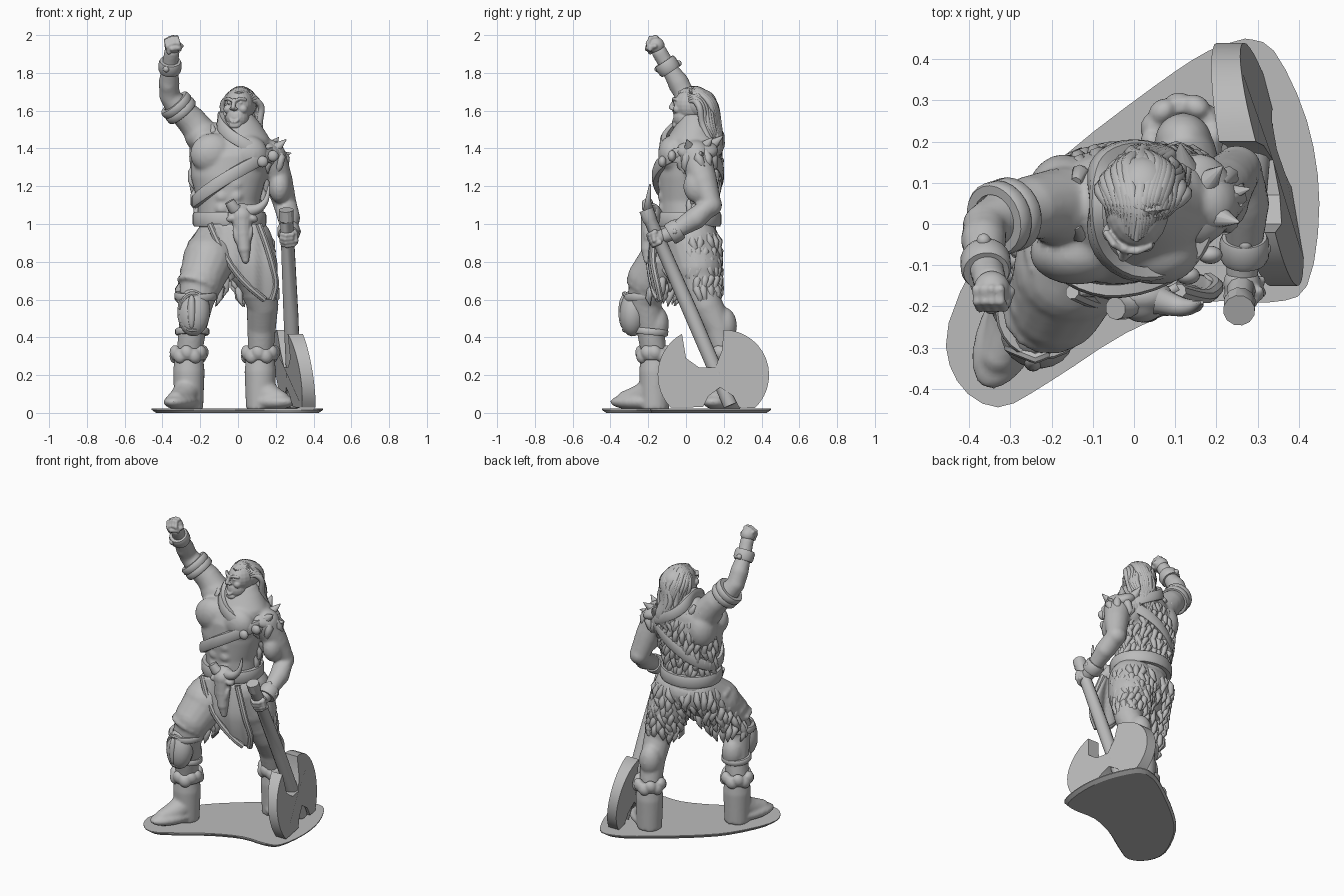
import bpy, bmesh, math, random
from mathutils import Vector as V, Matrix

random.seed(4)
if "Cube" in bpy.data.objects:
    bpy.data.objects.remove(bpy.data.objects["Cube"])

stone = bpy.data.materials.new("plain_grey")
stone.use_nodes = True
GREY = (0.5, 0.5, 0.5, 1)
stone.diffuse_color = GREY
stone.node_tree.nodes["Principled BSDF"].inputs["Base Color"].default_value = GREY


# ---- helpers ----
def finish(name, bm, voxel=0, angle=40, solid=0):
    bmesh.ops.recalc_face_normals(bm, faces=bm.faces)
    mesh = bpy.data.meshes.new(name)
    bm.to_mesh(mesh)
    bm.free()
    ob = bpy.data.objects.new(name, mesh)
    bpy.context.collection.objects.link(ob)
    mesh.materials.append(stone)
    bpy.ops.object.select_all(action='DESELECT')
    bpy.context.view_layer.objects.active = ob
    ob.select_set(True)
    if solid:
        ob.modifiers.new("thickness", 'SOLIDIFY').thickness = solid
    if voxel:
        m = ob.modifiers.new("blend", 'REMESH')
        m.mode, m.voxel_size, m.use_smooth_shade = 'VOXEL', voxel, True
        s = ob.modifiers.new("soften", 'SMOOTH')
        s.factor, s.iterations = 0.5, 4
    bpy.ops.object.shade_smooth_by_angle(angle=math.radians(angle))


def skin(bm, rings, closed=False):
    rings = [[bm.verts.new(p) for p in r] for r in rings]
    n = len(rings[0])
    for a, b in zip(rings, rings[1:] + rings[:1] if closed else rings[1:]):
        for i in range(n):
            bm.faces.new((a[i], a[(i + 1) % n], b[(i + 1) % n], b[i]))
    if not closed:
        bm.faces.new(rings[0][::-1])
        bm.faces.new(rings[-1])


def tube(bm, pts, n=12, caps=False, closed=False):
    """Round tube through (x, y, z, radius) points."""
    P = [V(p[:3]) for p in pts]
    rings, k = [], len(P)
    ref = V((0.3, 0.9, 0.1)) if abs((P[-1] - P[0]).z) > 0.5 * (P[-1] - P[0]).length and not closed else V((0, 0, 1))
    for i, p in enumerate(P):
        t = P[(i + 1) % k] - P[i - 1] if closed else P[min(i + 1, k - 1)] - P[max(i - 1, 0)]
        u = t.cross(ref).normalized()
        w = u.cross(t).normalized()
        rings.append([p + pts[i][3] * (u * math.cos(a) + w * math.sin(a))
                      for a in (math.tau * j / n for j in range(n))])
        if caps:
            ball(bm, p, [pts[i][3]] * 3)
    skin(bm, rings, closed)


def ball(bm, c, r, rot=(0, 0, 0)):
    m = Matrix.Translation(c)
    for ax, a in zip("ZYX", rot[::-1]):
        m = m @ Matrix.Rotation(a, 4, ax)
    bmesh.ops.create_uvsphere(bm, u_segments=20, v_segments=12, radius=1,
                              matrix=m @ Matrix.Diagonal((*r, 1)))


def spline(pts, n=6):
    """Resample points as a smooth curve."""
    pts = [V(p) for p in pts]
    q = [pts[0]] + pts + [pts[-1]]
    out = []
    for a, b, c, d in zip(q, q[1:], q[2:], q[3:]):
        for t in (i / n for i in range(n)):
            out.append(0.5 * (2 * b + (c - a) * t + (2 * a - 5 * b + 4 * c - d) * t * t
                              + (3 * b - a - 3 * c + d) * t ** 3))
    return out + [pts[-1]]


def band(bm, path, normals, width, thick):
    rings, k = [], len(path)
    for i, (p, nrm) in enumerate(zip(path, normals)):
        w = (path[(i + 1) % k] - path[i - 1]).cross(nrm).normalized() * width / 2
        o = nrm * thick
        rings.append([p - w - o, p + w - o, p + w + o * 0.6, p + w * .6 + o, p - w * .6 + o, p - w + o * 0.6])
    skin(bm, rings, True)


def cuff(bm, c, axis, r, width, thick=0.014):
    q = V(axis).to_track_quat('Z', 'Y')
    nr = [q @ V((math.cos(a), math.sin(a), 0)) for a in (math.tau * i / 24 for i in range(24))]
    band(bm, [V(c) + d * r for d in nr], nr, width, thick)


def tuft(bm, p, out, length, r):
    """Lock of fur that lies against the surface and curls in at its tip."""
    p, out = V(p), V(out)
    side = out.cross(V((0, 0, 1))) * random.uniform(-.3, .3) * length
    down = V((0, 0, -length))
    pts = [(p - out * r, r * .6), (p + down * .35 + side * .2, r), (p + down * .7 + side, r * .75),
           (p - out * r * .9 + down + side * .7, 0.003)]
    tube(bm, [(*q, s) for q, s in pts], 7)


# ---- torso cross-sections: z, centre x, centre y, half width, half depth ----
SECT = [(0.88, -.03, .01, .17, .15), (1.02, -.045, .01, .165, .148), (1.12, -.05, .005, .165, .145),
        (1.25, -.05, .01, .2, .16), (1.36, -.04, .02, .21, .165), (1.45, -.02, .035, .19, .14),
        (1.53, .0, .05, .12, .1), (1.58, .01, .05, .07, .07)]


def torso_point(a, z):
    z = min(max(z, SECT[0][0]), SECT[-1][0])
    for s, t in zip(SECT, SECT[1:]):
        if z <= t[0]:
            f = (z - s[0]) / (t[0] - s[0])
            cx, cy, rx, ry = (s[i] + (t[i] - s[i]) * f for i in range(1, 5))
            return V((cx + rx * math.sin(a), cy - ry * math.cos(a), z)), V((math.sin(a), -math.cos(a), 0))


TURN = [math.tau * i / 40 for i in range(40)]

# ---- body: torso, arms and neck blended together ----
bm = bmesh.new()
skin(bm, [[torso_point(a, s[0])[0] for a in TURN] for s in SECT])
ball(bm, (-.14, -.07, 1.375), (.115, .078, .105), (0, -.35, 0))
ball(bm, (.055, -.07, 1.37), (.105, .078, .1), (0, .2, 0))
for row in range(3):
    for x in (-.085, -.01):
        ball(bm, (x, -.115, 1.08 + .065 * row), (.038, .036, .034))
for x in (-.17, .1):
    ball(bm, (x, .07, 1.36), (.09, .1, .13))
tube(bm, [(-.17, .05, 1.45, .09), (-.25, .04, 1.55, .078), (-.31, .02, 1.61, .07), (-.362, -.005, 1.68, .056),
          (-.365, -.04, 1.75, .056), (-.36, -.1, 1.84, .042), (-.35, -.14, 1.91, .042)], 16, True)
ball(bm, (-.19, .04, 1.47), (.095, .09, .09))
ball(bm, (-.368, -.04, 1.74), (.048, .055, .075), (0.4, 0, 0))
tube(bm, [(.17, .05, 1.36, .085), (.215, .09, 1.23, .075), (.25, .13, 1.1, .062), (.27, .05, 1.03, .06),
          (.268, -.07, .955, .042), (.262, -.12, .935, .04)], 16, True)
ball(bm, (.22, .06, 1.2), (.06, .075, .09))
tube(bm, [(.0, .06, 1.48, .075), (.0, .04, 1.56, .062)], 16, True)
finish("body", bm, 0.011)

# ---- head with brow, nose, cheeks and shouting mouth ----
bm = bmesh.new()
turn = Matrix.Translation((.0, .012, 1.6)) @ Matrix.Rotation(-.28, 4, 'Z')
ball(bm, turn @ V((.0, .025, .03)), (.078, .1, .09))
ball(bm, turn @ V((.0, -.012, -.035)), (.063, .068, .068))
for s in (-1, 1):
    tube(bm, [(*(turn @ V((s * x, y, z))), .009) for x, y, z in ((.008, -.078, .053), (.03, -.073, .064), (.055, -.052, .06))],
         8, True)
    ball(bm, turn @ V((s * .03, -.062, .042)), (.014, .012, .008))
    ball(bm, turn @ V((s * .042, -.046, .008)), (.024, .025, .024))
    ball(bm, turn @ V((s * .012, -.083, .01)), (.01, .011, .009))
tube(bm, [(*(turn @ V(p)), r) for p, r in (((0, -.075, .055), .01), ((0, -.095, .018), .013), ((0, -.08, .008), .01))], 10, True)
tube(bm, [(*(turn @ V((.024 * math.cos(a), -.074 + .01 * math.sin(a) + .008 * abs(math.cos(a)), -.036 + .025 * math.sin(a)))),
           .008) for a in TURN[::2]], 8, closed=True)
ball(bm, turn @ V((0, -.058, -.078)), (.034, .028, .022))
finish("head", bm, 0.004)

# ---- long hair swept back in wavy locks ----
bm = bmesh.new()
ball(bm, (.02, .075, 1.635), (.08, .09, .08))
ball(bm, (.025, .12, 1.52), (.08, .055, .13))
for layer in range(2):
    for i in range(11):
        s = i / 5 - 1 + layer * .1
        j = random.uniform(-.02, .02)
        path = spline([(.005 + .06 * s, -.04 + .05 * abs(s), 1.695 - .04 * s * s), (.015 + .076 * s, .05, 1.716 - .055 * s * s),
                       (.02 + .09 * s + j, .145 - .06 * s * s, 1.65 - .03 * s * s), (.02 + .09 * s - j, .172 - .07 * s * s, 1.53),
                       (.03 + .08 * s + j, .18 - .04 * s * s, 1.43), (.045 + .055 * s - j, .175, 1.33 + .07 * s * s + j)], 5)
        tube(bm, [(*p, .018 * min(1, .4 + k * .1, (len(path) - k) * .18)) for k, p in enumerate(path)], 8)
finish("hair", bm, angle=60)


# ---- fists ----
def fist(name, c, across, forward, size):
    bm = bmesh.new()
    c, a, f = V(c), V(across).normalized(), V(forward).normalized()
    up = a.cross(f)
    ball(bm, c, [size * .95] * 3)
    for i in range(4):
        o = c + a * size * (.42 * i - .63)
        bend = .12 * abs(i - 1.3)
        tube(bm, [(*(o + f * size * u + up * size * (v - bend)), size * .27) for u, v in
                  ((.1, .95), (.7, .8), (.95, .15), (.6, -.5))], 8, True)
    tube(bm, [(*(c + a * size * u + f * size * v - up * size * w), size * .28) for u, v, w in
              ((-.9, .1, .3), (-.55, .8, .5), (.2, 1, .45))], 8, True)
    finish(name, bm, 0.005)


fist("right_fist", (-.345, -.158, 1.945), (-1, 0, -.25), (0, -.95, .1), .047)
fist("left_fist", (.262, -.145, .93), (.05, .4, -.92), (.6, -.8, -.3), .048)

# ---- trousers and lower legs ----
bm = bmesh.new()
ball(bm, (-.03, .02, .92), (.18, .155, .12))
tube(bm, [(-.095, .01, .9, .14), (-.155, -.11, .81, .138), (-.19, -.19, .71, .12), (-.222, -.22, .58, .09),
          (-.24, -.19, .45, .074), (-.257, -.17, .32, .068)], 18, True)
tube(bm, [(.04, .03, .9, .145), (.08, .06, .77, .132), (.11, .08, .66, .1), (.13, .11, .57, .085),
          (.125, .17, .45, .076), (.12, .2, .32, .068)], 18, True)
ball(bm, (-.235, -.16, .47), (.068, .07, .1))
ball(bm, (.12, .2, .46), (.07, .07, .1))
for k in range(5):
    c = V((-.12, -.05, .86)).lerp(V((-.205, -.2, .67)), k / 4)
    tube(bm, [(c.x + r * math.sin(a), c.y - r * math.cos(a), c.z + .05 * math.cos(a + .8), .015)
              for r in (.136 - .008 * k,) for a in (math.radians(d) for d in range(-90, 61, 25))], 8, True)
finish("legs", bm, 0.01)

# ---- shaggy fur shorts and fur vest ----
bm = bmesh.new()
for top, low, r0, r1 in (((-.1, .02, .95), (-.2, -.15, .7), .148, .125), ((.04, .04, .95), (.1, .08, .7), .148, .113)):
    top, low = V(top), V(low)
    for row in range(6):
        f = row / 5
        c, r = top.lerp(low, f), r0 + (r1 - r0) * f
        for k in range(17):
            a = math.tau * (k + .5 * (row % 2)) / 17
            d = V((math.sin(a), -math.cos(a), 0))
            if d.y > -.3 or (top.x < 0 and d.x < -.6):
                tuft(bm, c + d * (r - .012), d, random.uniform(.1, .14), .022)
finish("fur_shorts", bm, angle=60)

bm = bmesh.new()
for row in range(7):
    for k in range(15):
        p, d = torso_point(math.radians(95 + 170 * (k + .5 * (row % 2)) / 15), 1.14 + .06 * row)
        tuft(bm, p, d, random.uniform(.1, .14), .019)
for i in range(9):
    a = math.tau * i / 9
    d = V((math.cos(a), math.sin(a), 0))
    tuft(bm, V((-.15, .05, 1.52)) + d * .075, d, .09, .022)
    tuft(bm, V((.165, .06, 1.395)) + d * .085, d, .13, .026)
finish("fur_vest", bm, angle=60)

# ---- chest straps and belt ----
for name, z0, slope, width in (("lower_strap", 1.25, .13, .065), ("upper_strap", 1.455, -.11, .06), ("belt", 1.025, 0, .075)):
    bm = bmesh.new()
    ring = [torso_point(a, z0 + slope * math.sin(a)) for a in TURN]
    band(bm, [p + n * .014 for p, n in ring], [n for p, n in ring], width, .016)
    finish(name, bm)

# ---- spiked shoulder guard ----
bm = bmesh.new()
ball(bm, (.16, .06, 1.39), (.09, .11, .05), (0, .45, 0))
for p, d in (((.2, .02, 1.4), (.7, -.2, .6)), ((.175, .1, 1.41), (.5, .5, .6)), ((.12, .14, 1.42), (-.1, .7, .6)),
             ((.21, .07, 1.36), (.9, .2, .2))):
    e = V(p) + V(d).normalized() * .075
    tube(bm, [(*p, .033), (*e, .002)], 10)
for p in ((.185, -.075, 1.36), (.13, -.125, 1.33)):
    ball(bm, p, (.03, .022, .03))
finish("shoulder_guard", bm)

# ---- arm bands, knee straps and studs ----
bm = bmesh.new()
for off in (-.02, .02):
    cuff(bm, V((-.315, .018, 1.615)) + V((-.6, -.2, .7)) * off, (-.6, -.2, .7), .077, .042)
cuff(bm, (-.36, -.098, 1.835), (.05, -.55, .83), .047, .065)
cuff(bm, (.268, -.06, .96), (0, -.85, -.5), .046, .065)
cuff(bm, (-.222, -.215, .62), (0, -.1, 1), .1, .04)
cuff(bm, (-.242, -.185, .43), (0, .1, 1), .077, .035)
for p in ((-.365, -.04, 1.85), (-.38, -.15, 1.82), (.27, -.05, 1.01), (.316, -.06, .96)):
    ball(bm, p, (.017, .017, .017))
finish("arm_and_knee_bands", bm)

# ---- knee guard ----
bm = bmesh.new()
ball(bm, (-.235, -.275, .535), (.088, .075, .13), (-.1, 0, -.2))
tube(bm, [(-.24 + .062 * math.cos(a), -.325 + .025 * abs(math.cos(a)), .535 + .095 * math.sin(a), .014) for a in TURN],
     8, closed=True)
ball(bm, (-.245, -.33, .535), (.024, .028, .09))
finish("knee_guard", bm)

# ---- boots with rolled fur cuffs ----
for side, x, y, toe in (("right", -.26, -.165, (-.335, -.335)), ("left", .118, .215, (.235, .15))):
    bm = bmesh.new()
    p = V((x, y, 0))
    d = V((*toe, 0)) - p
    tube(bm, [(x, y, .31, .074), (x, y, .22, .084), (x, y, .12, .08), (x, y, .02, .076)], 18)
    tube(bm, [(x, y, .13, .075), (*(p + d * .5).xy, .083, .064), (*(p + d * .9).xy, .068, .05)], 16, True)
    ball(bm, p + d * .5 + V((0, 0, .058)), (d.length * .5 + .07, .078, .044), (0, 0, math.atan2(d.y, d.x)))
    finish(side + "_boot", bm, 0.01)
    bm = bmesh.new()
    cuff(bm, p + V((0, 0, .31)), (0, 0, 1), .075, .06, .02)
    for i in range(11):
        a = math.tau * i / 11
        ball(bm, (x + .075 * math.cos(a), y + .075 * math.sin(a), .31 + .01 * (-1) ** i),
             (.03, .036, .04), (.5, 0, a))
    finish(side + "_boot_cuff", bm, 0.006)

# ---- loincloth with raised hem ----
bm = bmesh.new()
rows = spline([(-.15, .11, 1.0), (-.1, .15, .89), (-.03, .185, .77), (.045, .2, .68), (.14, .18, .6)], 4)
depth = lambda x, z: -.165 - .03 * math.sin((1 - z) * 7) + .25 * max(0, x - .1) + .1 * max(0, .8 - z)
grid = [[bm.verts.new((x, depth(x, r.z) + .008 * math.sin(x * 60), r.z))
         for x in (r.x + (r.y - r.x) * k / 12 for k in range(13))] for r in rows]
for a, b in zip(grid, grid[1:]):
    for k in range(12):
        bm.faces.new((a[k], a[k + 1], b[k + 1], b[k]))
finish("loincloth", bm, solid=.02)
bm = bmesh.new()
for side in (0, 1):
    tube(bm, [(r[side], depth(r[side], r.z), r.z, .018) for r in rows], 8)
finish("loincloth_hem", bm)

# ---- horned skull on the belt ----
bm = bmesh.new()
ball(bm, (.02, -.175, 1.05), (.075, .045, .06))
tube(bm, [(.02, -.18, 1.04, .06), (.026, -.195, .95, .045), (.033, -.205, .87, .035), (.04, -.205, .81, .02)], 12, True)
for s in (-1, 1):
    ball(bm, (.022 + s * .055, -.195, 1.03), (.03, .03, .022), (0, s * .4, 0))
    ball(bm, (.026 + s * .038, -.205, .94), (.014, .02, .05), (0, s * .2, 0))
finish("skull", bm, 0.006)
bm = bmesh.new()
horn = spline([(.06, -.185, 1.07), (.11, -.2, 1.085), (.15, -.2, 1.13), (.165, -.19, 1.21)], 5)
tube(bm, [(*p, .036 - .032 * k / (len(horn) - 1)) for k, p in enumerate(horn)], 10)
tube(bm, [(0, -.185, 1.07, .033), (-.025, -.2, 1.085, .033), (-.045, -.205, 1.12, .028)], 10)
finish("skull_horns", bm)

# ---- great axe: blades taper towards their rims ----
bm = bmesh.new()
tube(bm, [(.255, -.21, 1.075, .039), (.257, -.19, 1.02, .039), (.258, -.187, 1.015, .035), (.28, .03, .52, .04),
          (.3, .235, .04, .038)], 12)
finish("axe_handle", bm, angle=30)
arc = lambda cy, r, a0, a1: [(cy + r * math.cos(math.radians(a)), .2 + r * math.sin(math.radians(a)))
                             for a in (a0 + (a1 - a0) * i / 14 for i in range(15))]
edge = (arc(.2, .24, 90, -47) + [(.28, .03), (.25, .09), (.18, .135), (.12, .09), (.09, .03)]
        + arc(.1, .25, 223, 119) + [(0, .29), (.07, .24), (.155, .24), (.19, .33)])
bm = bmesh.new()
skin(bm, [[(.3 + s * (.048 - .05 * abs(y - .14)) - .22 * (y - .14) - .15 * (z - .2), y, z) for y, z in edge]
          for s in (-1, 1)])
finish("axe_head", bm, angle=30)

# ---- ground plate ----
rim = spline([(.27, .45, 0), (.34, .42, 0), (.42, .25, 0), (.45, .05, 0), (.42, -.15, 0), (.33, -.19, 0), (.17, -.19, 0),
              (-.02, -.265, 0), (-.2, -.38, 0), (-.33, -.445, 0), (-.43, -.38, 0), (-.45, -.24, 0), (-.33, 0, 0),
              (-.17, .165, 0), (.05, .335, 0), (.18, .42, 0), (.27, .45, 0)], 3)[:-1]
bm = bmesh.new()
skin(bm, [[(p.x * f, p.y * f, z) for p in rim] for f, z in ((.95, 0), (1, .016), (1, .022))])
finish("ground_plate", bm, angle=20)
